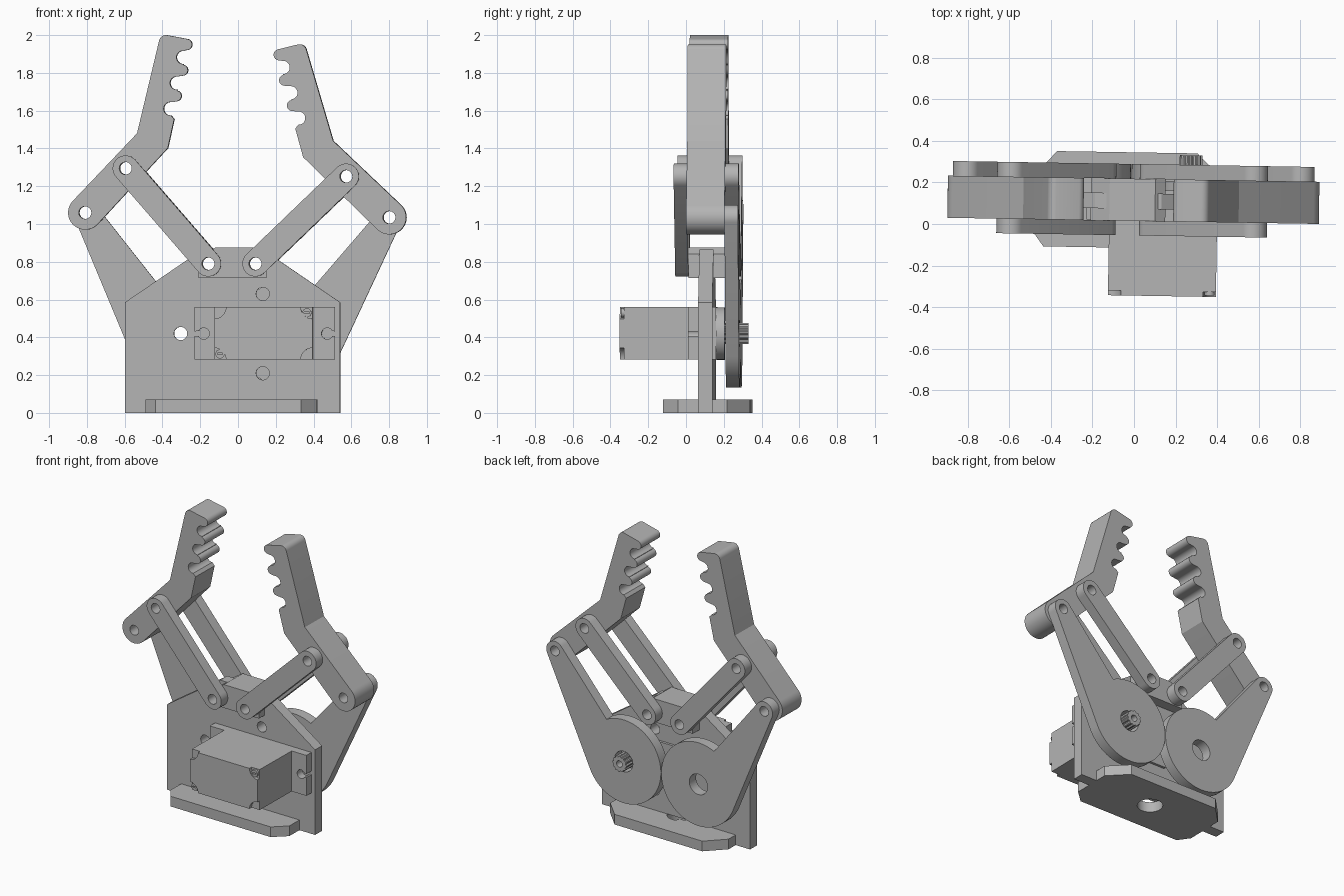
import bpy, bmesh
from math import sin, cos, asin, acos, atan2, hypot, radians, degrees
from mathutils import Matrix, Vector

cube = bpy.data.objects.get("Cube")
if cube:
    bpy.data.objects.remove(cube)

grey = bpy.data.materials.new("plain grey")
grey.use_nodes = True
COLOUR = (0.46, 0.46, 0.46, 1)
grey.diffuse_color = COLOUR
grey.node_tree.nodes["Principled BSDF"].inputs["Base Color"].default_value = COLOUR

TURN = Matrix.Rotation(-0.0165, 4, 'Z')   # the whole gripper stands slightly turned


def arc(cx, cz, r, a0, a1, n=16):
    """Points on an arc, angles in degrees."""
    angles = [radians(a0 + (a1 - a0) * i / n) for i in range(n + 1)]
    return [(cx + r * cos(a), cz + r * sin(a)) for a in angles]


def circle(c, r, n=40):
    return arc(c[0], c[1], r, 0, 360, n)[:-1]


def box(x0, z0, x1, z1):
    return [(x0, z0), (x1, z0), (x1, z1), (x0, z1)]


def prism(name, outline, d0, d1, holes=(), flat=False):
    """Extrude an outline with holes along y, or along z when flat."""
    bm = bmesh.new()
    for loop in [outline, *holes]:
        vs = [bm.verts.new((p[0], p[1], d0) if flat else (p[0], d0, p[1])) for p in loop]
        for i, v in enumerate(vs):
            bm.edges.new((v, vs[i - 1]))
    axis = Vector((0, 0, 1)) if flat else Vector((0, 1, 0))
    bmesh.ops.triangle_fill(bm, edges=bm.edges[:], use_beauty=True, normal=axis)
    ext = bmesh.ops.extrude_face_region(bm, geom=bm.faces[:], use_keep_orig=True)
    moved = [g for g in ext["geom"] if isinstance(g, bmesh.types.BMVert)]
    bmesh.ops.translate(bm, verts=moved, vec=axis * (d1 - d0))
    bmesh.ops.recalc_face_normals(bm, faces=bm.faces[:])
    bm.transform(TURN)
    mesh = bpy.data.meshes.new(name)
    bm.to_mesh(mesh)
    bm.free()
    mesh.materials.append(grey)
    ob = bpy.data.objects.new(name, mesh)
    bpy.context.collection.objects.link(ob)
    return ob


# Joint positions (x, z)
HOLE = 0.033
GEAR = {"right": (-0.305, 0.42), "left": (0.27, 0.42)}
ELBOW = {"right": (-0.81, 1.06), "left": (0.80, 1.035)}
LINK_TOP = {"right": (-0.595, 1.295), "left": (0.573, 1.252)}
LINK_LOW = {"right": (-0.157, 0.79), "left": (0.092, 0.79)}
low_holes = [circle(p, HOLE) for p in LINK_LOW.values()]

# Foot plate with cut corners and a centre hole
foot = [(-0.435, -0.115), (0.335, -0.115), (0.42, -0.035), (0.42, 0.225),
        (0.30, 0.345), (-0.375, 0.345), (-0.49, 0.225), (-0.49, -0.04)]
prism("foot_plate", foot, 0, 0.07, [circle((-0.035, 0.115), 0.08)], flat=True)

# Upright plate, notched over the foot hole
upright = [(-0.6, 0), (-0.115, 0), (-0.115, 0.07), (0.045, 0.07), (0.045, 0), (0.54, 0),
           (0.54, 0.585), (0.13, 0.865), (-0.19, 0.865), (-0.6, 0.585)]
prism("upright_plate", upright, 0.073, 0.148,
      low_holes + [circle(p, 0.035) for p in (GEAR["right"], (0.13, 0.63), (0.13, 0.21))])

# Block that carries the lower link joints
block = [(-0.21, 0.715), (0.15, 0.715), (0.15, 0.84), (0.10, 0.875), (-0.12, 0.875), (-0.21, 0.815)]
prism("link_block", block, 0.015, 0.218, low_holes)

# Servo: case, front cover with scooped corners, flange, boss and splined shaft
X0, X1, Z0, Z1 = -0.12, 0.40, 0.282, 0.56
R = 0.062
prism("servo_case", box(X0, Z0, X1, Z1), -0.322, 0.165)
cover = (arc(X0, Z0, R, 90, 0, 8) + arc(X1, Z0, R, 180, 90, 8)
         + arc(X1, Z1, R, 270, 180, 8) + arc(X0, Z1, R, 360, 270, 8))
prism("servo_cover", cover, -0.345, -0.322)
for i, c in enumerate([(X0 + 0.03, Z0 + 0.03), (X1 - 0.03, Z1 - 0.03)]):
    slot = [box(c[0] - 0.014, c[1] - 0.004, c[0] + 0.014, c[1] + 0.004)]
    prism(f"servo_screw_{i + 1}", circle(c, 0.024, 24), -0.338, -0.322, slot)

FX0, FX1, MID = -0.23, 0.513, 0.42
flange = ([(FX0, Z0), (FX1, Z0), (FX1, MID - 0.012)]
          + arc(0.472, MID, 0.03, -25, -335, 20) + [(FX1, MID + 0.012), (FX1, Z1), (FX0, Z1), (FX0, MID + 0.012)]
          + arc(-0.182, MID, 0.03, 155, -155, 20) + [(FX0, MID - 0.012)])
prism("servo_flange", flange, 0.018, 0.073)
prism("servo_boss", circle(GEAR["left"], 0.139, 48), 0.165, 0.21)
spline = []
for i in range(48):
    a, r = radians(i * 7.5), (0.055 if i % 4 < 2 else 0.048)
    spline.append((GEAR["left"][0] + r * cos(a), GEAR["left"][1] + r * sin(a)))
prism("servo_shaft", spline, 0.2, 0.335, [circle(GEAR["left"], 0.022, 24)])


def gear_arm(side):
    """Round disc with an arm tangent to it on the outer edge."""
    (gx, gz), (ex, ez) = GEAR[side], ELBOW[side]
    length, big, small = hypot(ex - gx, ez - gz), 0.286, 0.066
    tangent = degrees(acos((big - small) / length))
    inner = degrees(asin(small / big))
    local = arc(0, 0, big, inner, 360 - tangent, 64) + arc(length, 0, small, -tangent, 90, 20)
    a = atan2(ez - gz, ex - gx)
    flip = 1 if side == "left" else -1
    pts = [(gx + u * cos(a) - flip * v * sin(a), gz + u * sin(a) + flip * v * cos(a)) for u, v in local]
    prism(f"{side}_gear_arm", pts, 0.218, 0.289, [circle(GEAR[side], 0.07), circle(ELBOW[side], HOLE)])


def link(name, p, q, d0, d1, r=0.068):
    """Bar with round ends and a hole at each end."""
    a = degrees(atan2(q[1] - p[1], q[0] - p[0]))
    pts = arc(*p, r, a + 90, a + 270) + arc(*q, r, a - 90, a + 90)
    prism(name, pts, d0, d1, [circle(p, HOLE), circle(q, HOLE)])


# Finger outline: elbow end, bend, rounded tip, then the row of grip teeth
px, pz = ELBOW["right"]
finger = arc(px, pz, 0.09, -42.5, -222.5, 24) + [(-0.535, 1.48)]
finger += arc(-0.382, 1.963, 0.037, 167, 80, 8) + arc(-0.274, 1.95, 0.03, 75, -95, 12)
for i in range(3):
    nx, nz = -0.291 - 0.034 * i, 1.882 - 0.136 * i
    finger += arc(nx, nz, 0.035, 85, 275, 14)
    if i < 2:
        finger += arc(nx - 0.004, nz - 0.068, 0.029, 80, -85, 12)
finger += [(-0.338, 1.556), (-0.372, 1.402)]


def swing(p):
    """Mirror a point to the other finger and swing it a little more closed."""
    u, v, a = px - p[0], p[1] - pz, radians(3)
    ex, ez = ELBOW["left"]
    return (ex + u * cos(a) - v * sin(a), ez + u * sin(a) + v * cos(a))


for side in ("right", "left"):
    gear_arm(side)
    link(f"{side}_front_link", LINK_LOW[side], LINK_TOP[side], -0.055, 0.015)
    link(f"{side}_back_link", LINK_LOW[side], LINK_TOP[side], 0.218, 0.289)
    shape = finger if side == "right" else [swing(p) for p in finger]
    prism(f"{side}_finger", shape, 0.015, 0.218,
          [circle(ELBOW[side], HOLE), circle(LINK_TOP[side], HOLE)])

# Smooth the round walls, keep the corners sharp
for ob in bpy.context.collection.objects:
    if ob.type == 'MESH' and grey.name in ob.data.materials:
        bpy.context.view_layer.objects.active = ob
        ob.select_set(True)
        bpy.ops.object.shade_smooth_by_angle(angle=radians(30))
        ob.select_set(False)
